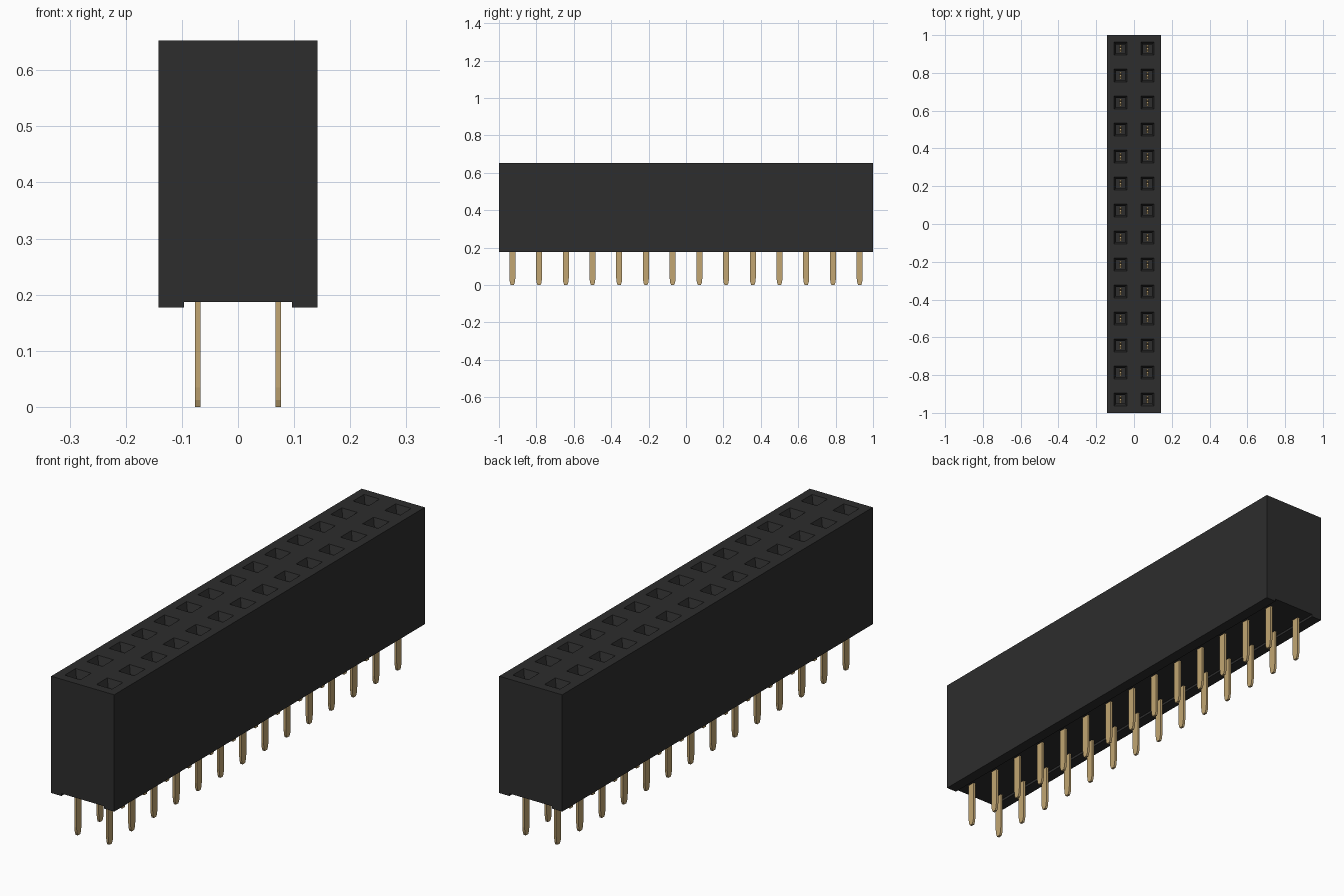
import bpy, bmesh
from mathutils import Matrix, Vector

if "Cube" in bpy.data.objects:
    bpy.data.objects.remove(bpy.data.objects["Cube"], do_unlink=True)

COUNT, PITCH = 14, 1 / 7
HALF_W, BOTTOM, TOP = 0.142, 0.177, 0.653
SLOTS = [(side * PITCH / 2, (i - (COUNT - 1) / 2) * PITCH)
         for side in (-1, 1) for i in range(COUNT)]


def material(name, color, roughness):
    m = bpy.data.materials.new(name)
    m.use_nodes = True
    m.diffuse_color = color
    bsdf = m.node_tree.nodes["Principled BSDF"]
    bsdf.inputs["Base Color"].default_value = color
    bsdf.inputs["Roughness"].default_value = roughness
    return m


def finish(name, bm, mat):
    bmesh.ops.recalc_face_normals(bm, faces=bm.faces[:])
    mesh = bpy.data.meshes.new(name)
    bm.to_mesh(mesh)
    bm.free()
    mesh.materials.append(mat)
    obj = bpy.data.objects.new(name, mesh)
    bpy.context.collection.objects.link(obj)
    return obj


def loft(bm, center, sections):
    """Closed stack of rectangles, each (z, half x, half y, y offset)."""
    cx, cy = center
    rings = []
    for z, hx, hy, dy in sections:
        rings.append([bm.verts.new((cx + sx * hx, cy + dy + sy * hy, z))
                      for sx, sy in ((-1, -1), (1, -1), (1, 1), (-1, 1))])
    bm.faces.new(rings[0])
    bm.faces.new(rings[-1])
    for a, b in zip(rings, rings[1:]):
        for k in range(4):
            n = (k + 1) % 4
            bm.faces.new((a[k], a[n], b[n], b[k]))


black = material("black plastic", (0.026, 0.026, 0.026, 1), 0.6)
gold = material("gold metal", (0.54, 0.38, 0.17, 1), 0.5)

# Housing with a shallow channel along the underside
ch, roof = 0.096, 0.187
profile = [(-HALF_W, BOTTOM), (-ch, BOTTOM), (-ch, roof), (ch, roof),
           (ch, BOTTOM), (HALF_W, BOTTOM), (HALF_W, TOP), (-HALF_W, TOP)]
bm = bmesh.new()
face = bm.faces.new([bm.verts.new((x, -1, z)) for x, z in profile])
ext = bmesh.ops.extrude_face_region(bm, geom=[face])
bmesh.ops.translate(bm, vec=Vector((0, 2, 0)),
                    verts=[v for v in ext["geom"] if isinstance(v, bmesh.types.BMVert)])
housing = finish("housing", bm, black)

# Sockets: a funnel mouth leading into a square shaft
bm = bmesh.new()
for slot in SLOTS:
    loft(bm, slot, [(0.25, 0.023, 0.023, 0), (TOP - 0.03, 0.023, 0.023, 0),
                    (TOP, 0.035, 0.035, 0), (TOP + 0.02, 0.035, 0.035, 0)])
cutter = finish("socket_cutter", bm, black)
cutter.hide_render = True
cut = housing.modifiers.new("sockets", 'BOOLEAN')
cut.operation, cut.solver, cut.object = 'DIFFERENCE', 'EXACT', cutter
bpy.context.view_layer.objects.active = housing
bpy.ops.object.modifier_apply(modifier=cut.name)
bpy.data.objects.remove(cutter, do_unlink=True)

# Flat pins with tapered tips
bm = bmesh.new()
for slot in SLOTS:
    loft(bm, slot, [(0, 0.005, 0.008, 0), (0.012, 0.005, 0.013, 0),
                    (0.035, 0.005, 0.016, 0), (0.27, 0.005, 0.016, 0)])
finish("pins", bm, gold)

# Forked spring contacts inside the sockets
bm = bmesh.new()
for slot in SLOTS:
    for side in (-1, 1):
        loft(bm, slot, [(0.26, 0.005, 0.004, side * 0.012),
                        (0.55, 0.005, 0.004, side * 0.006),
                        (0.622, 0.005, 0.004, side * 0.014)])
finish("contacts", bm, gold)
